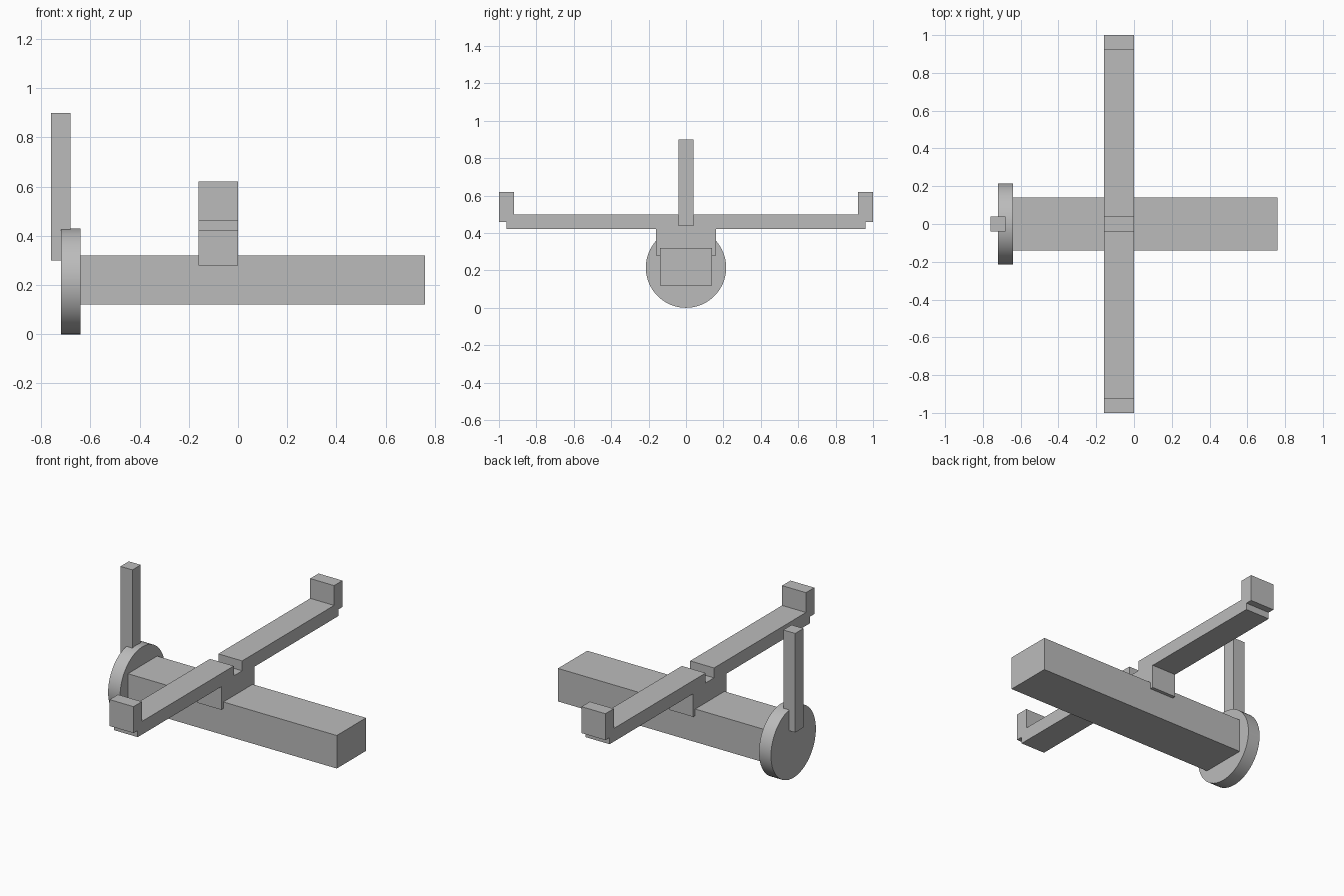
import bpy, bmesh, math
from mathutils import Matrix

cube = bpy.data.objects.get("Cube")
if cube:
    bpy.data.objects.remove(cube, do_unlink=True)

grey = bpy.data.materials.new("plain grey")
grey.use_nodes = True
colour = (0.5, 0.5, 0.5, 1)
grey.diffuse_color = colour
grey.node_tree.nodes["Principled BSDF"].inputs["Base Color"].default_value = colour


def finish(name, bm):
    """Turn a bmesh into a named grey object."""
    bmesh.ops.recalc_face_normals(bm, faces=bm.faces)
    mesh = bpy.data.meshes.new(name)
    bm.to_mesh(mesh)
    bm.free()
    mesh.materials.append(grey)
    obj = bpy.data.objects.new(name, mesh)
    bpy.context.collection.objects.link(obj)
    return obj


def box(name, x, y, z):
    """Box spanning the given (low, high) ranges."""
    bm = bmesh.new()
    bmesh.ops.create_cube(bm, size=1)
    for v in bm.verts:
        v.co = [r[0] if c < 0 else r[1] for c, r in zip(v.co, (x, y, z))]
    return finish(name, bm)


def extrude_x(name, outline, x0, x1):
    """Extrude a (y, z) outline along x."""
    bm = bmesh.new()
    face = bm.faces.new([bm.verts.new((x0, y, z)) for y, z in outline])
    new = bmesh.ops.extrude_face_region(bm, geom=[face])["geom"]
    verts = [g for g in new if isinstance(g, bmesh.types.BMVert)]
    bmesh.ops.translate(bm, verts=verts, vec=(x1 - x0, 0, 0))
    return finish(name, bm)


# Long main beam and the upright post at its end
box("main_beam", (-0.64, 0.76), (-0.14, 0.14), (0.12, 0.32))
box("upright_post", (-0.76, -0.68), (-0.04, 0.04), (0.30, 0.90))

# Cross arm: mirrored outline with centre notch, raised tips and saddle
half = [(0.04, 0.44), (0.04, 0.50), (0.92, 0.50), (0.92, 0.62),
        (1.0, 0.62), (1.0, 0.46), (0.96, 0.46), (0.96, 0.42),
        (0.16, 0.42), (0.16, 0.28), (0.14, 0.28), (0.14, 0.32)]
extrude_x("cross_arm", half + [(-y, z) for y, z in reversed(half)], -0.16, 0)

# Round end disc
radius = 0.215
bm = bmesh.new()
bmesh.ops.create_cone(bm, cap_ends=True, segments=64, radius1=radius,
                      radius2=radius, depth=0.08,
                      matrix=Matrix.Translation((-0.68, 0, radius))
                      @ Matrix.Rotation(math.pi / 2, 4, 'Y'))
disc = finish("end_disc", bm)
bpy.ops.object.select_all(action='DESELECT')
disc.select_set(True)
bpy.context.view_layer.objects.active = disc
bpy.ops.object.shade_smooth_by_angle(angle=math.radians(30))
